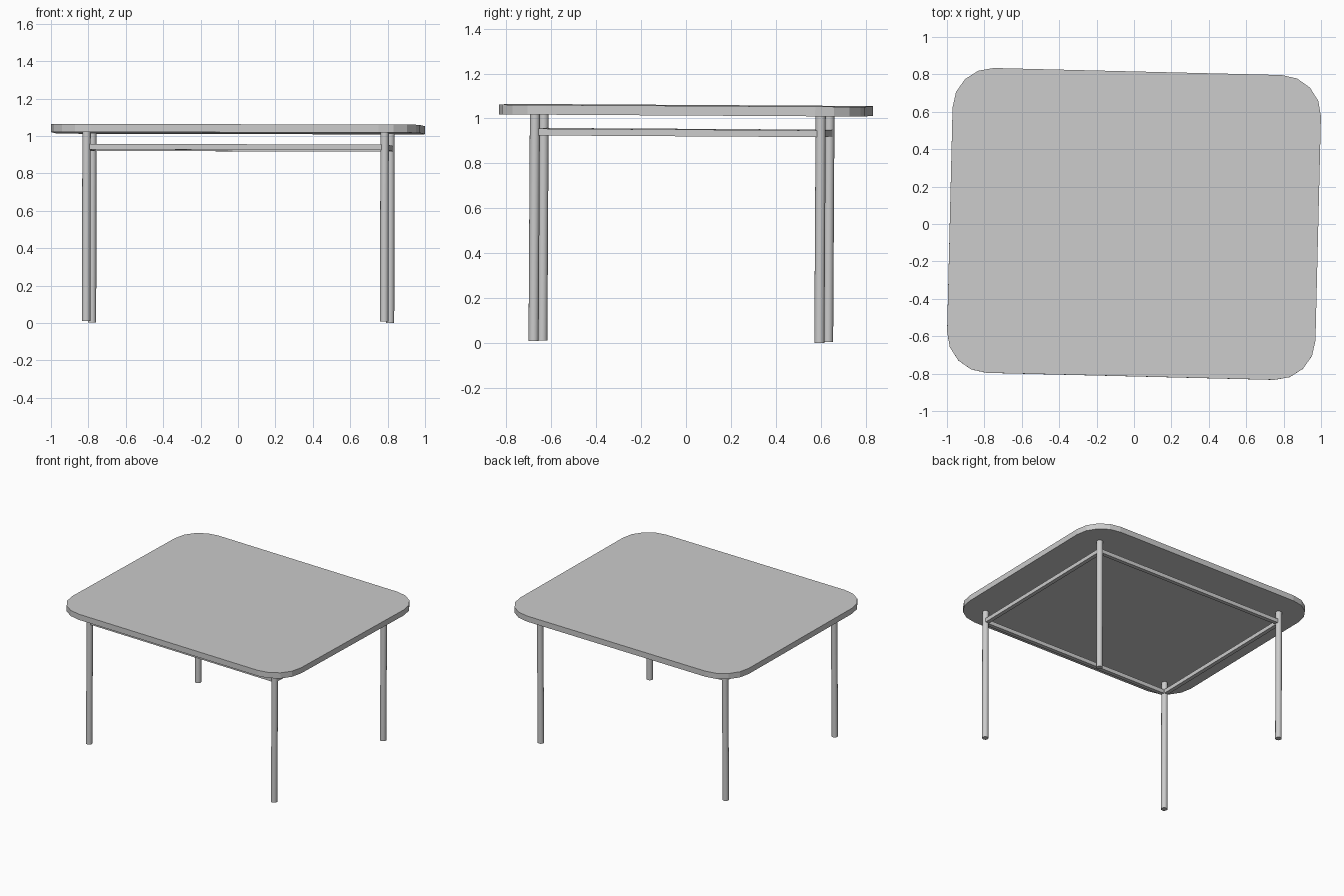
import bpy
import bmesh
from math import cos, sin, pi, radians
from mathutils import Matrix, Euler

cube = bpy.data.objects.get("Cube")
if cube:
    bpy.data.objects.remove(cube, do_unlink=True)

grey = bpy.data.materials.new("plain grey")
grey.use_nodes = True
COLOUR = (0.6, 0.6, 0.6, 1)
grey.diffuse_color = COLOUR
grey.node_tree.nodes["Principled BSDF"].inputs["Base Color"].default_value = COLOUR

# The whole table stands slightly turned and tilted about a point under the top
PIVOT = Matrix.Translation((0, 0, 1))
TURN = Euler((-0.006, 0.002, radians(-1.4))).to_matrix().to_4x4()
POSE = PIVOT @ TURN @ PIVOT.inverted()


def add_part(name, bm, smooth=False):
    bmesh.ops.recalc_face_normals(bm, faces=bm.faces)
    mesh = bpy.data.meshes.new(name)
    bm.to_mesh(mesh)
    bm.free()
    mesh.transform(POSE)
    mesh.materials.append(grey)
    obj = bpy.data.objects.new(name, mesh)
    bpy.context.collection.objects.link(obj)
    if smooth:
        bpy.ops.object.select_all(action="DESELECT")
        obj.select_set(True)
        bpy.context.view_layer.objects.active = obj
        bpy.ops.object.shade_smooth_by_angle(angle=radians(40))
    return obj


# Table top: rounded rectangle with faceted corners
HALF_X, HALF_Y, RADIUS, STEPS = 0.985, 0.815, 0.215, 4
BOTTOM, THICK = 1.015, 0.043
bm = bmesh.new()
ring = []
for corner, (sx, sy) in enumerate([(1, 1), (-1, 1), (-1, -1), (1, -1)]):
    for i in range(STEPS + 1):
        a = (corner + i / STEPS) * pi / 2
        ring.append(bm.verts.new((sx * (HALF_X - RADIUS) + RADIUS * cos(a),
                                  sy * (HALF_Y - RADIUS) + RADIUS * sin(a), BOTTOM)))
base = bm.faces.new(ring)
top = bmesh.ops.extrude_face_region(bm, geom=[base], use_keep_orig=True)["geom"]
bmesh.ops.translate(bm, vec=(0, 0, THICK),
                    verts=[v for v in top if isinstance(v, bmesh.types.BMVert)])
add_part("table_top", bm)

# Legs and rails
LEG_X, LEG_Y, SHIFT_X, SHIFT_Y = 0.797, 0.637, 0.003, -0.017
LEG_FOOT, LEG_RADIUS = 0.0055, 0.0225
RAIL_Z, RAIL_SIZE = 0.937, 0.03
for side, sx in (("left", 1), ("right", -1)):
    for end, sy in (("front", -1), ("back", 1)):
        bm = bmesh.new()
        height = BOTTOM - LEG_FOOT
        place = Matrix.Translation((sx * LEG_X + SHIFT_X, sy * LEG_Y + SHIFT_Y,
                                    LEG_FOOT + height / 2))
        bmesh.ops.create_cone(bm, cap_ends=True, segments=16, radius1=LEG_RADIUS,
                              radius2=LEG_RADIUS, depth=height, matrix=place)
        add_part(f"{end}_{side}_leg", bm, smooth=True)


def add_rail(name, x, y, size_x, size_y):
    bm = bmesh.new()
    place = Matrix.Translation((x + SHIFT_X, y + SHIFT_Y, RAIL_Z))
    bmesh.ops.create_cube(bm, size=1, matrix=place @ Matrix.Diagonal((size_x, size_y, RAIL_SIZE, 1)))
    add_part(name, bm)


for s, end, side in ((-1, "front", "right"), (1, "back", "left")):
    add_rail(f"{end}_rail", 0, s * LEG_Y, 2 * LEG_X, RAIL_SIZE)
    add_rail(f"{side}_rail", s * LEG_X, 0, RAIL_SIZE, 2 * LEG_Y)
